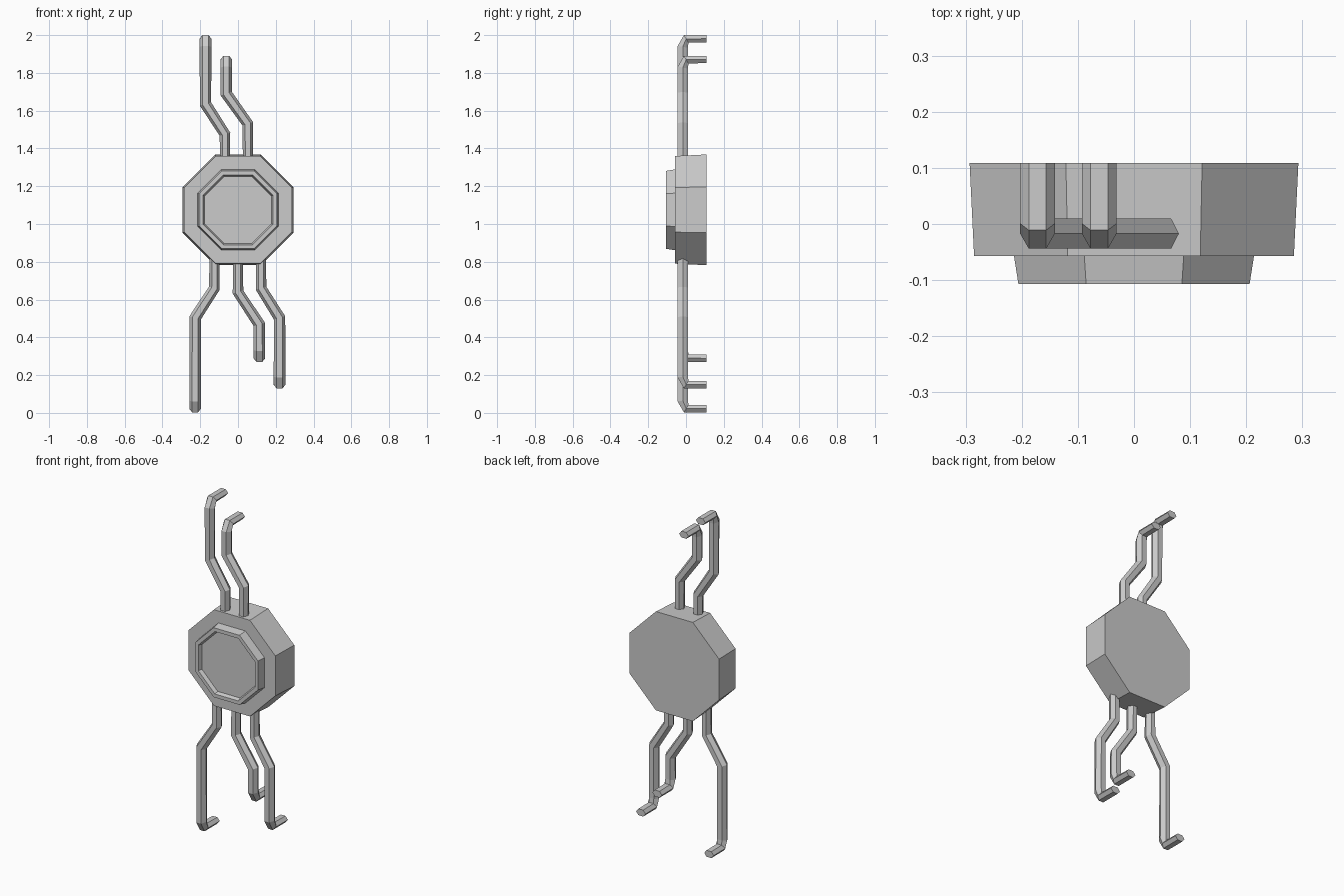
import bpy, bmesh
from math import cos, sin, pi
from mathutils import Vector

if "Cube" in bpy.data.objects:
    bpy.data.objects.remove(bpy.data.objects["Cube"])


def loft(name, rings):
    """Closed flat-shaded solid skinned through a list of rings."""
    bm = bmesh.new()
    loops = [[bm.verts.new(p) for p in ring] for ring in rings]
    n = len(loops[0])
    for a, b in zip(loops, loops[1:]):
        for i in range(n):
            j = (i + 1) % n
            bm.faces.new((a[i], a[j], b[j], b[i]))
    bm.faces.new(loops[0])
    bm.faces.new(loops[-1])
    bmesh.ops.recalc_face_normals(bm, faces=bm.faces)
    mesh = bpy.data.meshes.new(name)
    bm.to_mesh(mesh)
    bm.free()
    obj = bpy.data.objects.new(name, mesh)
    bpy.context.collection.objects.link(obj)
    return obj


def octagon(half, y, cz=1.075):
    r = half / cos(pi / 8)
    return [Vector((r * cos(pi / 8 + i * pi / 4), y, cz + r * sin(pi / 8 + i * pi / 4)))
            for i in range(8)]


def hexagon(center, u, v):
    """Hexagon with points along u and flats along v."""
    c, u, v = Vector(center), Vector(u), Vector(v)
    return [c + u, c + u * 0.5 + v, c - u * 0.5 + v, c - u, c - u * 0.5 - v, c + u * 0.5 - v]


def wire(name, x0, z0, za, x1, zb, tip):
    """Bent hexagonal wire leaving the body and hooking back to the wall."""
    s = 1 if tip > z0 else -1
    y = -0.017
    d = Vector((x1 - x0, zb - za)).normalized()
    mid = (d + Vector((0, s))).normalized()          # mitre direction

    def bend(w):
        return (w, 0, -w * mid.x / mid.y)

    flat = (0, 0.027, 0)
    loft(name, [
        hexagon((x0, y, z0), (0.026, 0, 0), flat),
        hexagon((x0, y, za), bend(0.028), flat),
        hexagon((x1, y, zb), bend(0.03), flat),
        hexagon((x1, y, tip - s * 0.062), (0.031, 0, 0), (0, 0.027, s * -0.005)),
        hexagon((x1, 0.001, tip - s * 0.02), (0.031, 0, 0), (0, 0.012, s * -0.02)),
        hexagon((x1, 0.109, tip - s * 0.019), (0.031, 0, 0), (0, 0, s * -0.019)),
    ])


# Octagonal body, tapering slightly toward the front
loft("body", [octagon(0.293, 0.109), octagon(0.285, -0.057)])

# Raised front rim with a shallow recessed panel
loft("front_rim", [octagon(0.215, -0.05), octagon(0.206, -0.107),
                   octagon(0.185, -0.107), octagon(0.177, -0.085)])

# Wires: start x, start z, first bend z, end x, second bend z, tip z
wire("upper_wire_left", -0.069, 1.30, 1.475, -0.172, 1.635, 2.0)
wire("upper_wire_right", 0.052, 1.30, 1.53, -0.062, 1.69, 1.89)
wire("lower_wire_left", -0.125, 0.85, 0.66, -0.227, 0.503, 0.003)
wire("lower_wire_middle", 0.0, 0.85, 0.64, 0.113, 0.468, 0.27)
wire("lower_wire_right", 0.122, 0.85, 0.66, 0.22, 0.503, 0.13)
